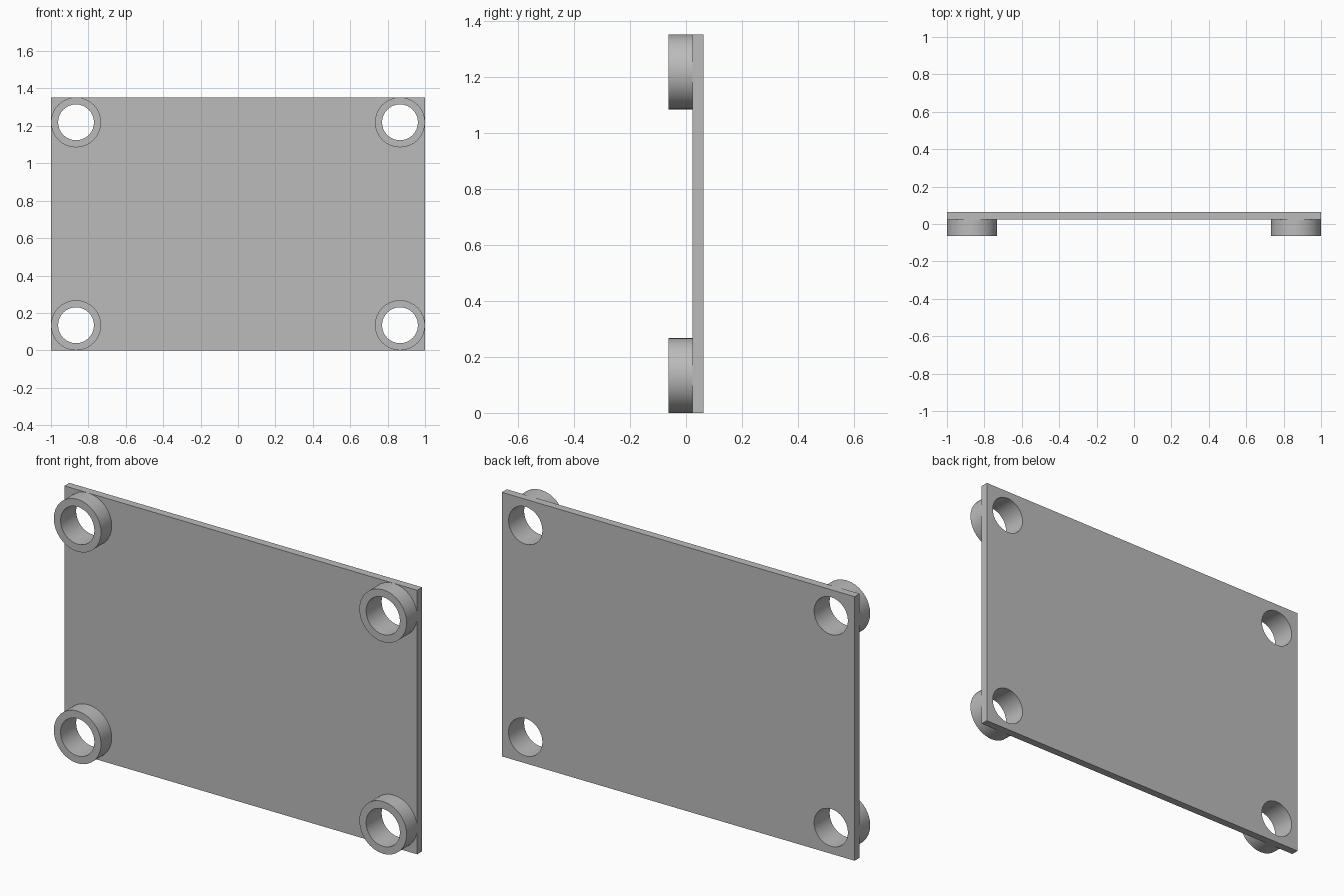
import bpy, bmesh, math

cube = bpy.data.objects.get("Cube")
if cube:
    bpy.data.objects.remove(cube, do_unlink=True)

WIDTH, HEIGHT = 2.0, 1.353
FRONT, SEAM, BACK = -0.063, 0.023, 0.063
OUTER, INNER, SEGMENTS = 0.134, 0.096, 32

grey = bpy.data.materials.new("plain grey")
grey.use_nodes = True
colour = (0.5, 0.5, 0.5, 1)
grey.diffuse_color = colour
grey.node_tree.nodes["Principled BSDF"].inputs["Base Color"].default_value = colour


def add_object(name, bm):
    bmesh.ops.recalc_face_normals(bm, faces=bm.faces)
    mesh = bpy.data.meshes.new(name)
    bm.to_mesh(mesh)
    bm.free()
    mesh.materials.append(grey)
    obj = bpy.data.objects.new(name, mesh)
    bpy.context.collection.objects.link(obj)
    return obj


def circle(bm, x, y, z, radius):
    angles = [math.tau * i / SEGMENTS for i in range(SEGMENTS)]
    return [bm.verts.new((x + radius * math.cos(a), y, z + radius * math.sin(a)))
            for a in angles]


def bridge(bm, a, b):
    for i in range(SEGMENTS):
        j = (i + 1) % SEGMENTS
        bm.faces.new((a[i], a[j], b[j], b[i]))


def smooth(obj):
    bpy.ops.object.select_all(action="DESELECT")
    obj.select_set(True)
    bpy.context.view_layer.objects.active = obj
    bpy.ops.object.shade_smooth_by_angle(angle=math.radians(30))


centres = {
    f"{level}_{side}": (sx * (WIDTH / 2 - OUTER), z)
    for level, z in (("lower", OUTER), ("upper", HEIGHT - OUTER))
    for side, sx in (("right", -1), ("left", 1))
}

# Flat plate
bm = bmesh.new()
bmesh.ops.create_cube(bm, size=1)
bmesh.ops.scale(bm, vec=(WIDTH, BACK - SEAM, HEIGHT), verts=bm.verts)
bmesh.ops.translate(bm, vec=(0, (BACK + SEAM) / 2, HEIGHT / 2), verts=bm.verts)
plate = add_object("plate", bm)

# Corner holes through the plate
bm = bmesh.new()
for x, z in centres.values():
    near = circle(bm, x, FRONT, z, INNER)
    far = circle(bm, x, BACK + 0.1, z, INNER)
    bridge(bm, near, far)
    bm.faces.new(near)
    bm.faces.new(far)
cutter = add_object("hole_cutter", bm)
cutter.hide_render = True
cut = plate.modifiers.new("corner holes", "BOOLEAN")
cut.operation = "DIFFERENCE"
cut.solver = "EXACT"
cut.object = cutter
bpy.context.view_layer.objects.active = plate
plate.select_set(True)
bpy.ops.object.modifier_apply(modifier=cut.name)
bpy.data.objects.remove(cutter, do_unlink=True)
smooth(plate)

# Hollow round spacers standing on the front of the plate
for name, (x, z) in centres.items():
    bm = bmesh.new()
    loops = [circle(bm, x, y, z, r) for y, r in
             ((SEAM, OUTER), (FRONT, OUTER), (FRONT, INNER), (SEAM, INNER))]
    for i in range(4):
        bridge(bm, loops[i], loops[(i + 1) % 4])
    smooth(add_object(f"{name}_spacer", bm))
